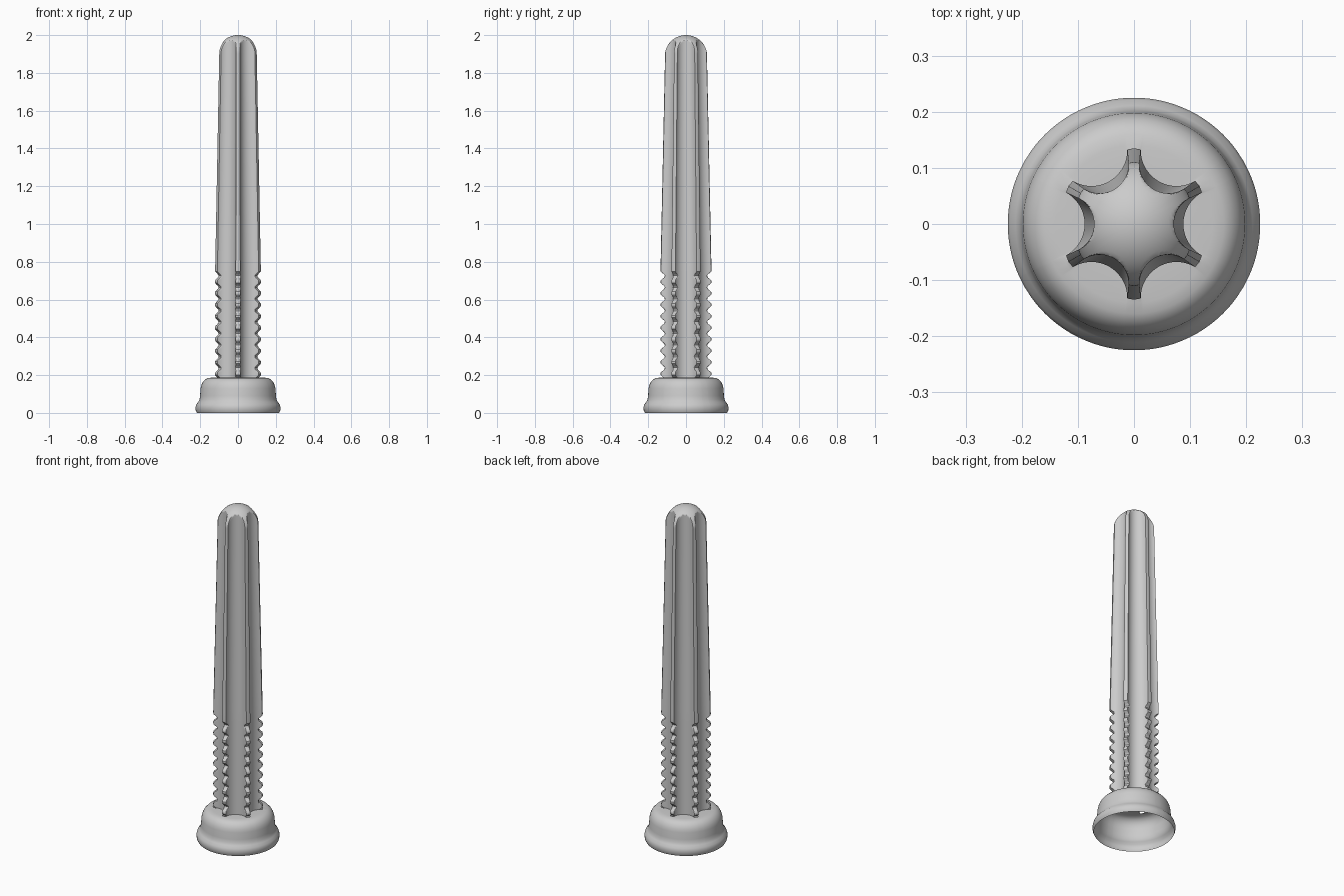
import bpy, bmesh, math

if "Cube" in bpy.data.objects:
    bpy.data.objects.remove(bpy.data.objects["Cube"])

grey = bpy.data.materials.new("plain_grey")
grey.diffuse_color = (0.6, 0.6, 0.6, 1)
grey.use_nodes = True
grey.node_tree.nodes["Principled BSDF"].inputs["Base Color"].default_value = grey.diffuse_color


# Six-pointed star section: concave arcs between narrow blunt tips
def star_points():
    pts = []
    half_y, valley, centre, rad = 0.056, 0.088, 0.152, 0.064
    a_max = math.asin(half_y / rad)
    n = 22
    for k in range(6):
        turn = math.radians(60 * k)
        for i in range(n + 1):
            a = a_max * (2 * i / n - 1)
            x, y = centre - rad * math.cos(a), rad * math.sin(a)
            pts.append((math.hypot(x, y), math.atan2(y, x) + turn))
        pts.append((0.135, turn + math.radians(30)))   # middle of tip
    return pts


star = star_points()


def ring_at(bm, z, radius_of):
    return [bm.verts.new((radius_of(r) * math.cos(t), radius_of(r) * math.sin(t), z))
            for r, t in star]


def bridge(bm, a, b):
    n = len(a)
    for i in range(n):
        bm.faces.new((a[i], a[(i + 1) % n], b[(i + 1) % n], b[i]))


def finish(bm, name, angle):
    bmesh.ops.recalc_face_normals(bm, faces=bm.faces)
    me = bpy.data.meshes.new(name)
    bm.to_mesh(me)
    bm.free()
    ob = bpy.data.objects.new(name, me)
    bpy.context.collection.objects.link(ob)
    me.materials.append(grey)
    bpy.ops.object.select_all(action='DESELECT')
    ob.select_set(True)
    bpy.context.view_layer.objects.active = ob
    bpy.ops.object.shade_smooth_by_angle(angle=math.radians(angle))


# Hollow base cup, open below, its top running in to the star opening
bm = bmesh.new()
profile = [(0.218, 0.0), (0.224, 0.012), (0.225, 0.03), (0.221, 0.045), (0.211, 0.057),
           (0.204, 0.07), (0.201, 0.09), (0.198, 0.13), (0.194, 0.148), (0.186, 0.164),
           (0.174, 0.177), (0.16, 0.184), (0.14, 0.187)]
rings = [ring_at(bm, z, lambda r, c=c: c) for c, z in profile]
rings.append(ring_at(bm, 0.188, lambda r: r))
for a, b in zip(rings, rings[1:]):
    bridge(bm, a, b)
finish(bm, "base_cup", 40)

# Fluted shaft: notched tips low down, tapering above, domed end
PITCH, TOP_NOTCH, NOTCHED_TO, DOME = 0.061, 0.725, 0.755, 1.89


def radius(r, z):
    if z < NOTCHED_TO:
        wave = 0.5 + 0.5 * math.cos(2 * math.pi * (z - TOP_NOTCH) / PITCH)
        return min(r, 0.137 - 0.025 * wave)
    r *= 1 - 0.18 * (z - NOTCHED_TO) / (1.9 - NOTCHED_TO)
    if z > DOME:
        u = min(1, (z - DOME) / (2.0 - DOME))
        r = min(r, 0.112 * math.sqrt(1 - u * u))
    return r


heights = [0.188 + (NOTCHED_TO - 0.188) * i / 100 for i in range(101)]
heights += [NOTCHED_TO + (DOME - NOTCHED_TO) * i / 20 for i in range(1, 21)]
heights += [DOME + 0.11 * math.sin(math.pi / 2 * i / 24) for i in range(1, 24)]
bm = bmesh.new()
rings = [ring_at(bm, z, lambda r, z=z: radius(r, z)) for z in heights]
for a, b in zip(rings, rings[1:]):
    bridge(bm, a, b)
tip = bm.verts.new((0, 0, 2.0))
last = rings[-1]
for i in range(len(last)):
    bm.faces.new((last[i], last[(i + 1) % len(last)], tip))
finish(bm, "fluted_shaft", 35)
